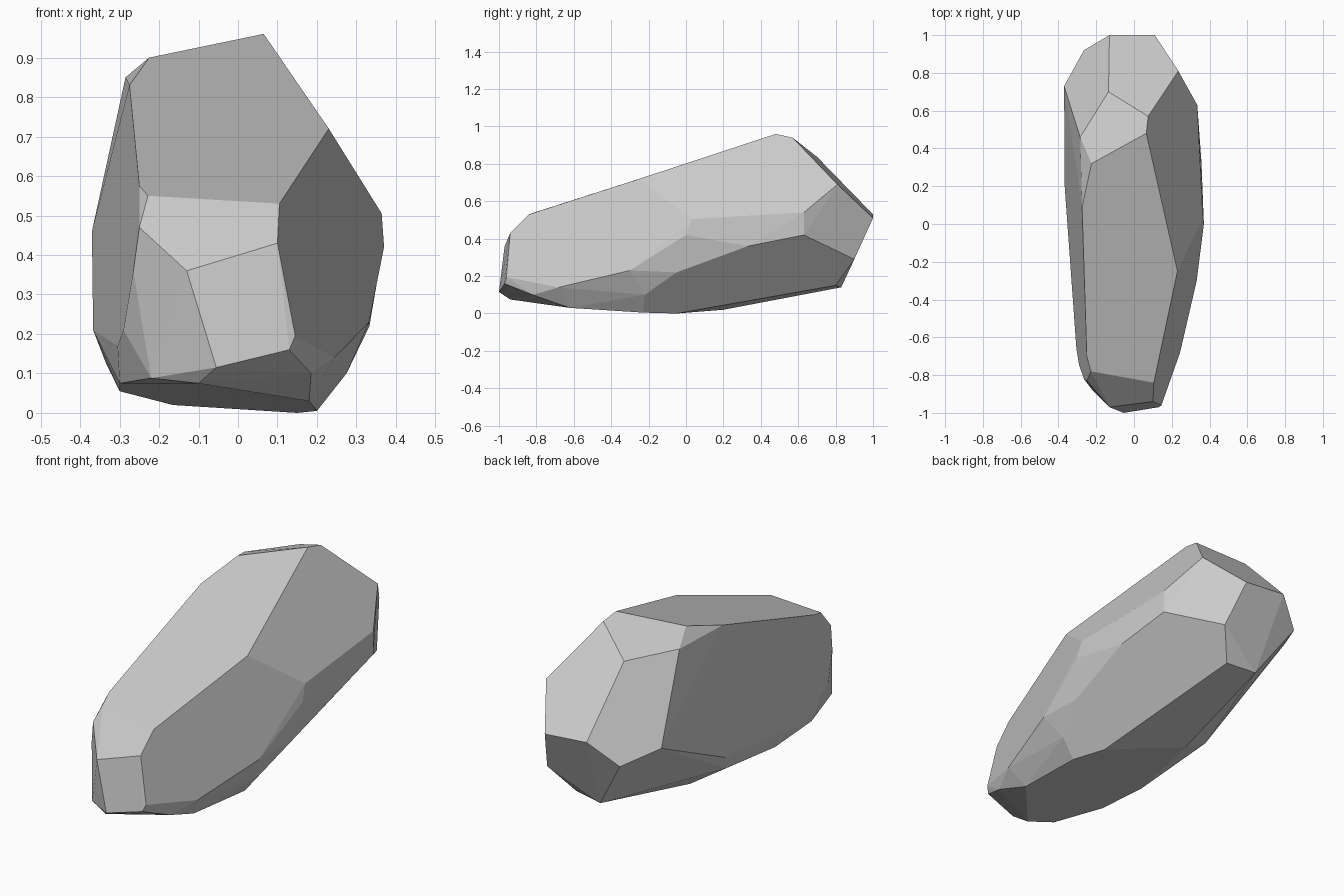
import bpy, bmesh, math

# Corner points of the chiselled facets, grouped by side of the rock
top_facet = [(.065, .48, .96), (-.225, .32, .90), (-.275, .09, .83), (-.25, -.7, .575),
             (-.228, -.78, .55), (.105, -.84, .53), (.23, -.25, .72)]
back_end = [(.075, .57, .94), (-.135, .7, .838), (-.285, .46, .85), (.235, .81, .69),
            (.11, 1, .51), (-.13, 1, .53), (-.265, .92, .41), (-.37, .73, .46),
            (.166, .9, .29), (.07, .8, .15), (-.09, .83, .14)]
left_side = [(-.367, .2, .21), (-.335, .15, .127), (-.335, -.12, .13), (-.305, -.66, .17),
             (-.25, -.83, .47), (-.265, -.82, .36), (-.29, -.75, .21)]
front_end = [(.1, -.94, .43), (-.13, -.97, .36), (-.055, -1, .115),
             (.13, -.97, .16), (.145, -.96, .195)]
underside = [(-.22, -.88, .088), (-.1, -.94, .075), (.18, -.62, .03), (.2, -.23, .005),
             (.15, -.05, 0), (-.165, .2, .02), (-.3, -.3, .055), (-.3, -.6, .075)]
right_side = [(.335, .63, .54), (.335, .63, .42), (.364, .03, .505), (.333, -.05, .22),
              (.275, -.22, .1), (.357, .33, .36), (.244, -.68, .14), (.332, -.3, .23),
              (.37, 0, .42), (.185, -.82, .1)]

# Rock: convex hull of the corners, with near-flat faces merged into clean facets
bm = bmesh.new()
for side in (top_facet, back_end, left_side, front_end, underside, right_side):
    for p in side:
        bm.verts.new(p)
bmesh.ops.convex_hull(bm, input=bm.verts[:])
bmesh.ops.delete(bm, geom=[v for v in bm.verts if not v.link_faces], context='VERTS')
bmesh.ops.dissolve_limit(bm, angle_limit=math.radians(3),
                         verts=bm.verts[:], edges=bm.edges[:])
bmesh.ops.recalc_face_normals(bm, faces=bm.faces[:])

mesh = bpy.data.meshes.new("rock")
bm.to_mesh(mesh)
bm.free()
rock = bpy.data.objects.new("rock", mesh)
bpy.context.collection.objects.link(rock)
